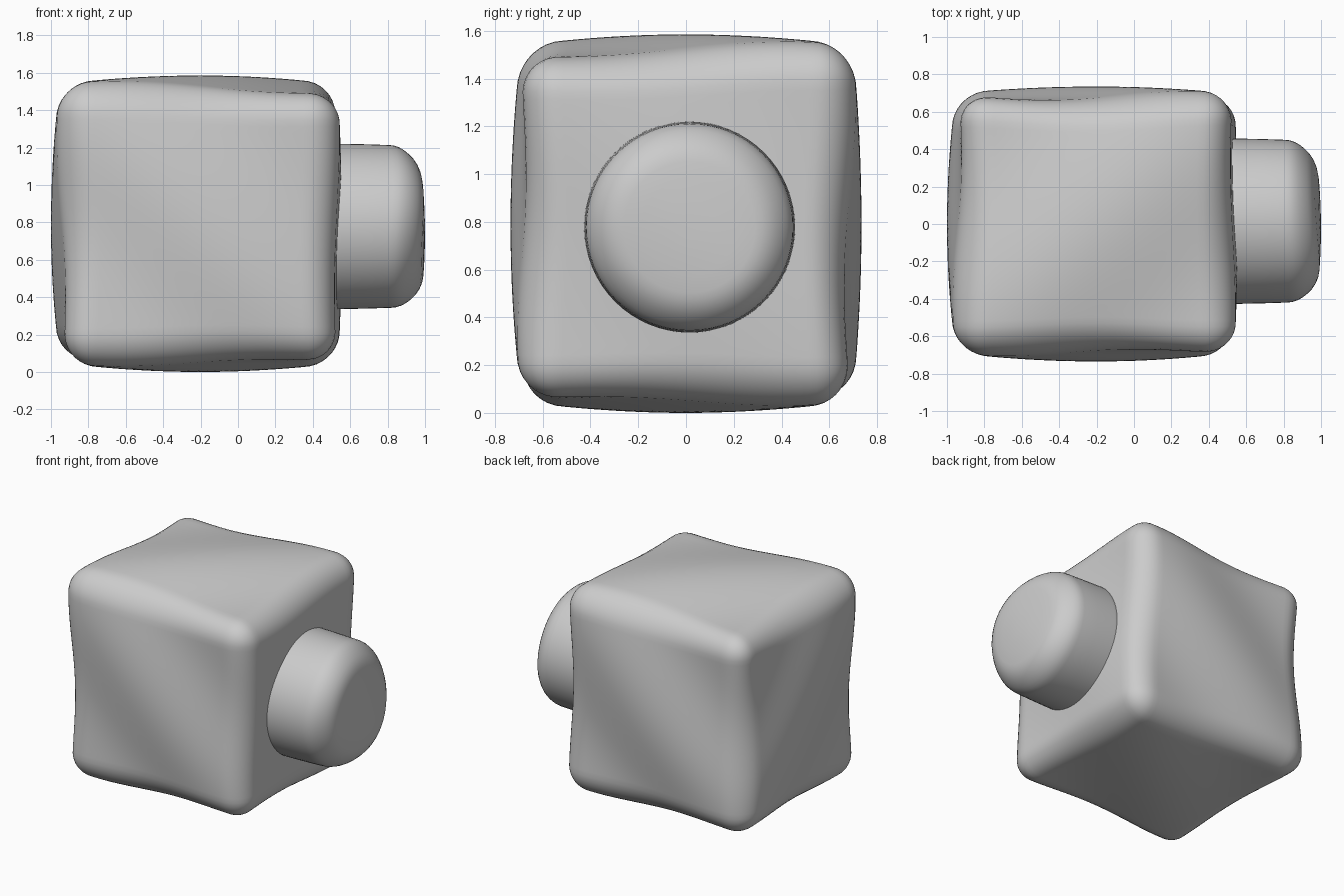
import bpy, bmesh, math
from mathutils import Vector

if "Cube" in bpy.data.objects:
    bpy.data.objects.remove(bpy.data.objects["Cube"])


def finish(bm, name):
    bmesh.ops.recalc_face_normals(bm, faces=bm.faces)
    for f in bm.faces:
        f.smooth = True
    me = bpy.data.meshes.new(name)
    bm.to_mesh(me)
    bm.free()
    ob = bpy.data.objects.new(name, me)
    bpy.context.collection.objects.link(ob)
    return ob


def wave_drop(sign, amp, k, dome, v, w):
    """Inward drop of a face: a diagonal wave with its crest through the centre, plus a dome."""
    return amp * (1 - math.cos(k * (v + sign * w))) / 2 + dome * (v * v + w * w) / 2


# Low and high face of each axis: centre height, then wave sign, depth, frequency, dome
FACES = [
    ((-1.0, 1, .055, 2.7, .053), (.555, 1, .03, 2.7, .02)),      # x over (y, z)
    ((-.735, 1, .047, 3.1, .05), (.735, -1, .057, 2.9, .04)),    # y over (x, z)
    ((0.0, -1, .045, 2.7, .053), (1.585, -1, .065, 2.3, .053)),  # z over (x, y)
]

# Body: finely divided rounded cube with gently wavy faces
R = 0.22
bm = bmesh.new()
bmesh.ops.create_cube(bm, size=2)
bmesh.ops.subdivide_edges(bm, edges=bm.edges[:], cuts=39, use_grid_fill=True)
for vert in bm.verts:
    p = vert.co.copy()
    inner = Vector([max(-1 + R, min(1 - R, c)) for c in p])
    q = inner + (p - inner).normalized() * R
    out = []
    for axis, (lo, hi) in enumerate(FACES):
        v, w = [q[i] for i in range(3) if i != axis]
        t = (q[axis] + 1) / 2
        low = lo[0] + wave_drop(*lo[1:], v, w)
        high = hi[0] - wave_drop(*hi[1:], v, w)
        out.append(low * (1 - t) + high * t)
    vert.co = out
finish(bm, "body")

# Knob: rounded cylinder pointing to +x with a slightly wavy end
N, RAD, B, END = 64, 0.442, 0.16, 1.0
profile = [(0.40, RAD), (0.55, RAD), (0.70, RAD - .003)]
profile += [(END - B + B * math.sin(a), RAD - .007 - B + B * math.cos(a))
            for a in [math.pi / 2 * i / 8 for i in range(9)]]
profile += [(END, .2), (END, .12), (END, .05)]
bm = bmesh.new()
rings = []
for x, r in profile:
    ring = []
    for i in range(N):
        a = 2 * math.pi * i / N
        y, z = r * math.cos(a), r * math.sin(a)
        blend = max(0, min(1, (x - .65) / .3))
        drop = .02 * (1 - math.cos(4 * (y + z + .1))) + .1 * r * r
        ring.append(bm.verts.new((x - drop * blend, y + .015, z + .778)))
    rings.append(ring)
for r0, r1 in zip(rings, rings[1:]):
    for i in range(N):
        j = (i + 1) % N
        bm.faces.new((r0[i], r0[j], r1[j], r1[i]))
bm.faces.new(rings[0])
bm.faces.new(rings[-1])
finish(bm, "side_knob")
